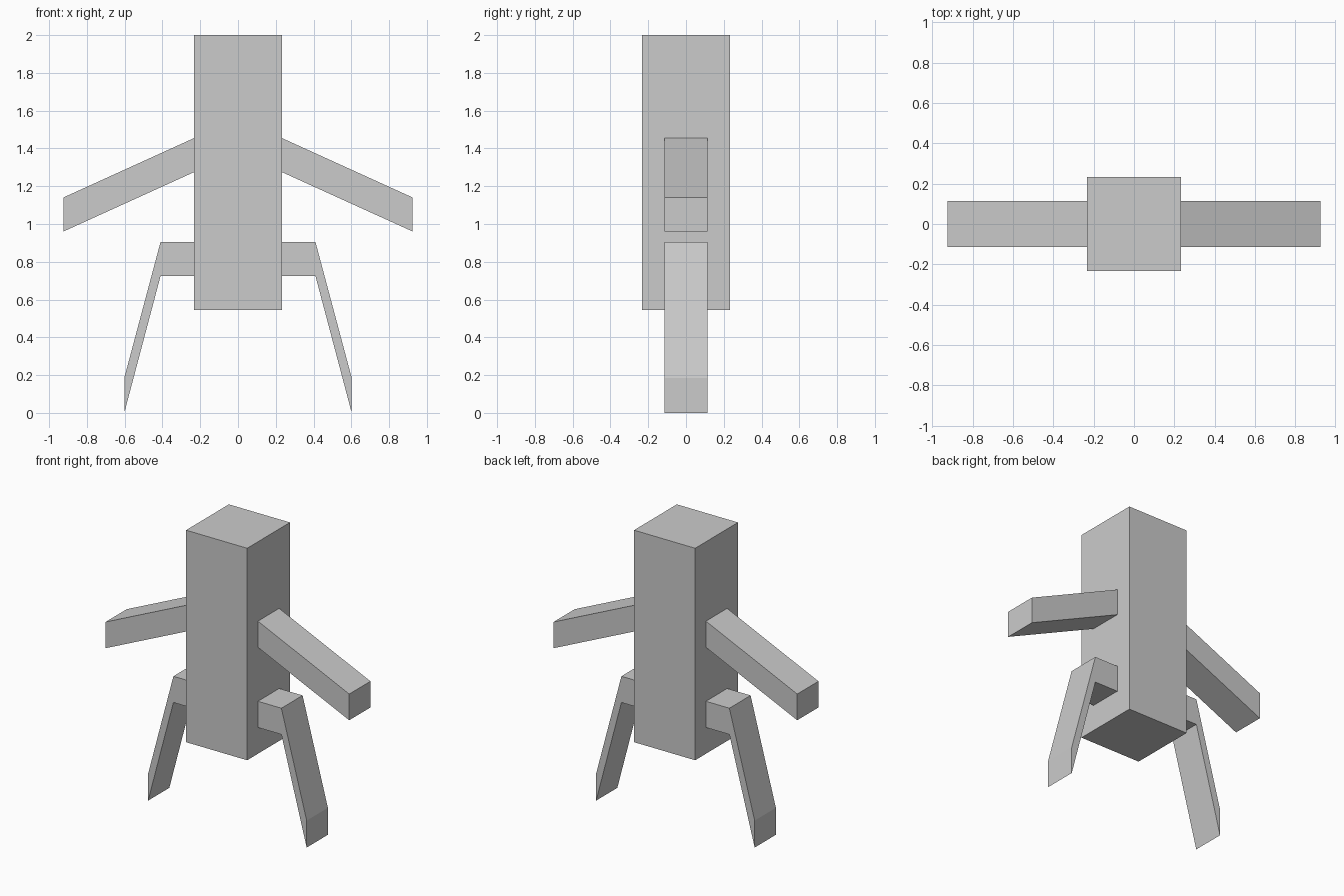
import bpy, bmesh

if "Cube" in bpy.data.objects:
    bpy.data.objects.remove(bpy.data.objects["Cube"])

grey = bpy.data.materials.new("plain grey")
grey.diffuse_color = (0.6, 0.6, 0.6, 1)
grey.use_nodes = True
grey.node_tree.nodes["Principled BSDF"].inputs["Base Color"].default_value = grey.diffuse_color

BODY = 0.232    # half width of the body
LIMB = 0.115    # half depth of arms and legs


def finish(name, bm):
    bmesh.ops.recalc_face_normals(bm, faces=bm.faces)
    mesh = bpy.data.meshes.new(name)
    bm.to_mesh(mesh)
    bm.free()
    mesh.materials.append(grey)
    bpy.context.collection.objects.link(bpy.data.objects.new(name, mesh))


def limb(name, upper, lower, side):
    """Rectangular tube between an upper and a lower edge line, capped at the tip."""
    bm = bmesh.new()
    rings = []
    for (x1, z1), (x2, z2) in zip(upper, lower):
        rings.append([bm.verts.new((side * x, y, z)) for x, y, z in (
            (x1, -LIMB, z1), (x1, LIMB, z1), (x2, LIMB, z2), (x2, -LIMB, z2))])
    for a, b in zip(rings, rings[1:]):
        for i in range(4):
            j = (i + 1) % 4
            bm.faces.new((a[i], a[j], b[j], b[i]))
    bm.faces.new(rings[-1])
    # Open root sits against the body, so orient the faces from a temporary cap
    cap = bm.faces.new(rings[0][::-1])
    bmesh.ops.recalc_face_normals(bm, faces=bm.faces)
    bmesh.ops.delete(bm, geom=[cap], context='FACES_ONLY')
    finish(name, bm)


# Body: tall square block
bm = bmesh.new()
bmesh.ops.create_cube(bm, size=1)
for v in bm.verts:
    v.co.x *= 2 * BODY
    v.co.y *= 2 * BODY
    v.co.z = 2.0 if v.co.z > 0 else 0.545
finish("body", bm)

# Sloping arms and bent legs, mirrored left and right
for label, side in (("left", -1), ("right", 1)):
    limb(label + "_arm",
         [(BODY, 1.455), (0.925, 1.14)],
         [(BODY, 1.275), (0.925, 0.96)], side)
    limb(label + "_leg",
         [(BODY, 0.905), (0.41, 0.905), (0.602, 0.185)],
         [(BODY, 0.725), (0.41, 0.725), (0.602, 0.0)], side)
